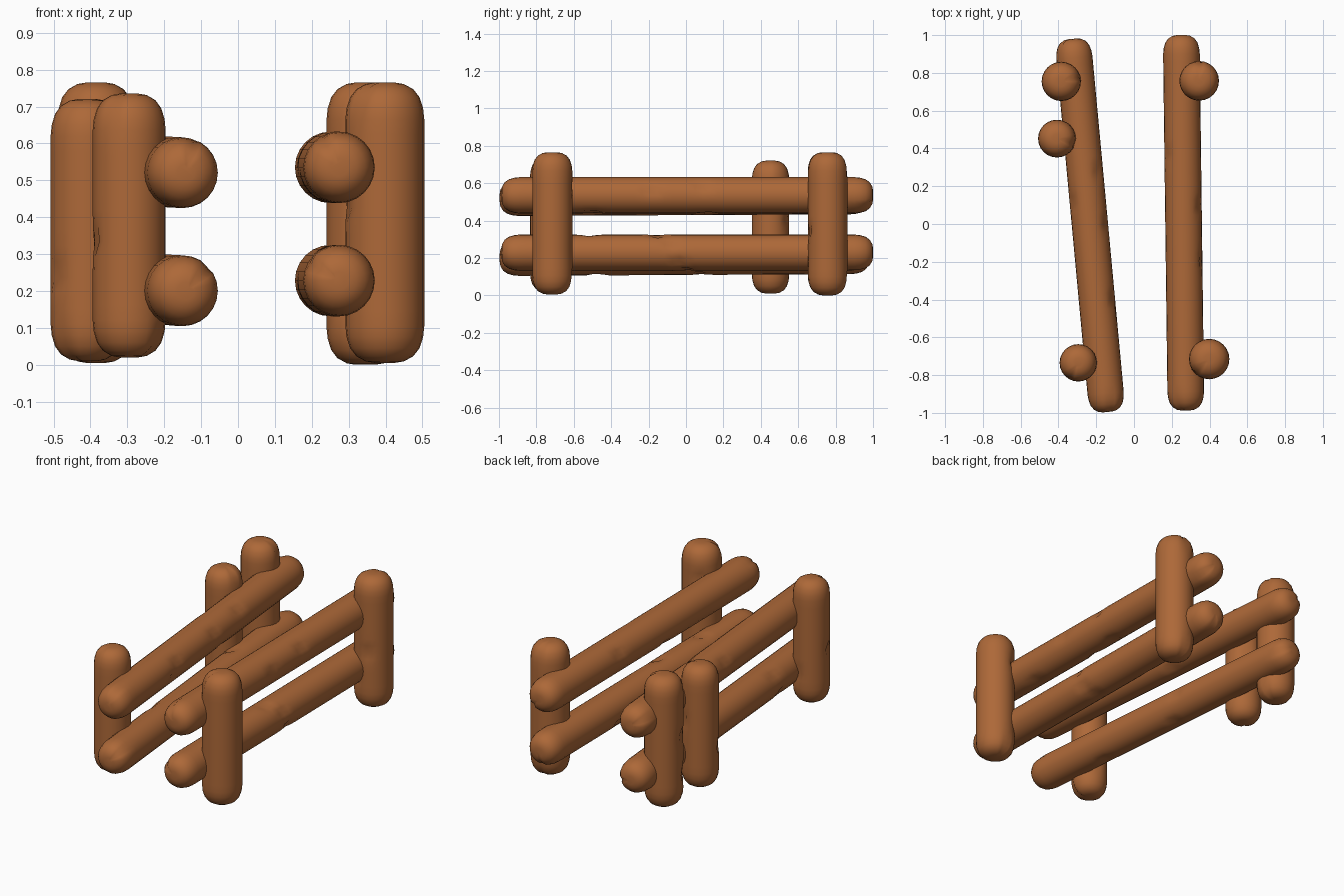
import bpy
import bmesh
import math
import random
from mathutils import Vector

cube = bpy.data.objects.get("Cube")
if cube:
    bpy.data.objects.remove(cube)

random.seed(7)
SIDES = 24

wood = bpy.data.materials.new("brown wood")
wood.use_nodes = True
colour = (0.42, 0.14, 0.04, 1)
wood.diffuse_color = colour
wood.node_tree.nodes["Principled BSDF"].inputs["Base Color"].default_value = colour

# Rounded log end: distance from the tip and share of the radius
CAP = [(0, 0.25), (0.004, 0.48), (0.018, 0.72), (0.04, 0.88), (0.07, 0.97), (0.1, 1)]


def make_log(name, start, end, radius, dents):
    start, end = Vector(start), Vector(end)
    length = (end - start).length
    body = length - 2 * CAP[-1][0]
    steps = int(body / 0.04)
    profile = list(CAP)
    profile += [(CAP[-1][0] + body * i / steps, 1) for i in range(1, steps)]
    profile += [(length - d, s) for d, s in reversed(CAP)]

    # Weathering: a split at each end and a few small gouges
    splits = [random.randrange(SIDES) for _ in range(2)]
    gouges = [(random.uniform(0.2, 0.8) * length, random.randrange(SIDES))
              for _ in range(dents)]

    bm = bmesh.new()
    rings = []
    for d, share in profile:
        ring = []
        for k in range(SIDES):
            r = radius * share
            near_end = min(d, length - d)
            if near_end < 0.13 and k == splits[int(d > length / 2)]:
                r -= 0.012 * (1 - near_end / 0.16)
            for at, side in gouges:
                gap = min((k - side) % SIDES, (side - k) % SIDES)
                r -= 0.016 * math.exp(-gap ** 2 - ((d - at) / 0.03) ** 2)
            a = math.tau * k / SIDES
            ring.append(bm.verts.new((r * math.cos(a), r * math.sin(a), d)))
        rings.append(ring)
    for low, high in zip(rings, rings[1:]):
        for k in range(SIDES):
            n = (k + 1) % SIDES
            bm.faces.new((low[k], low[n], high[n], high[k]))
    bm.faces.new(rings[0][::-1])
    bm.faces.new(rings[-1])

    mesh = bpy.data.meshes.new(name)
    bm.to_mesh(mesh)
    bm.free()
    mesh.materials.append(wood)
    log = bpy.data.objects.new(name, mesh)
    bpy.context.collection.objects.link(log)
    log.location = start
    log.rotation_euler = (end - start).to_track_quat("Z", "Y").to_euler()
    bpy.ops.object.select_all(action="DESELECT")
    log.select_set(True)
    bpy.context.view_layer.objects.active = log
    bpy.ops.object.shade_smooth_by_angle(angle=math.radians(35))


# Upright posts: x, y, radius, bottom, top
posts = {
    "right_front_post": (-0.295, -0.735, 0.099, 0.02, 0.735),
    "right_middle_post": (-0.408, 0.452, 0.1, 0.01, 0.72),
    "right_back_post": (-0.385, 0.755, 0.104, 0.005, 0.765),
    "left_front_post": (0.398, -0.715, 0.107, 0.005, 0.765),
    "left_back_post": (0.345, 0.758, 0.105, 0, 0.765),
}
for name, (x, y, r, bottom, top) in posts.items():
    make_log(name, (x, y, bottom), (x, y, top), r, 2)

# Horizontal rails, two on each fence
for level, z_right, z_left in (("lower", 0.2, 0.228), ("upper", 0.52, 0.535)):
    make_log(f"right_{level}_rail", (-0.141, -0.995, z_right),
             (-0.325, 0.98, z_right + 0.01), 0.096, 6)
    make_log(f"left_{level}_rail", (0.275, -0.987, z_left),
             (0.25, 1, z_left), 0.097, 6)
